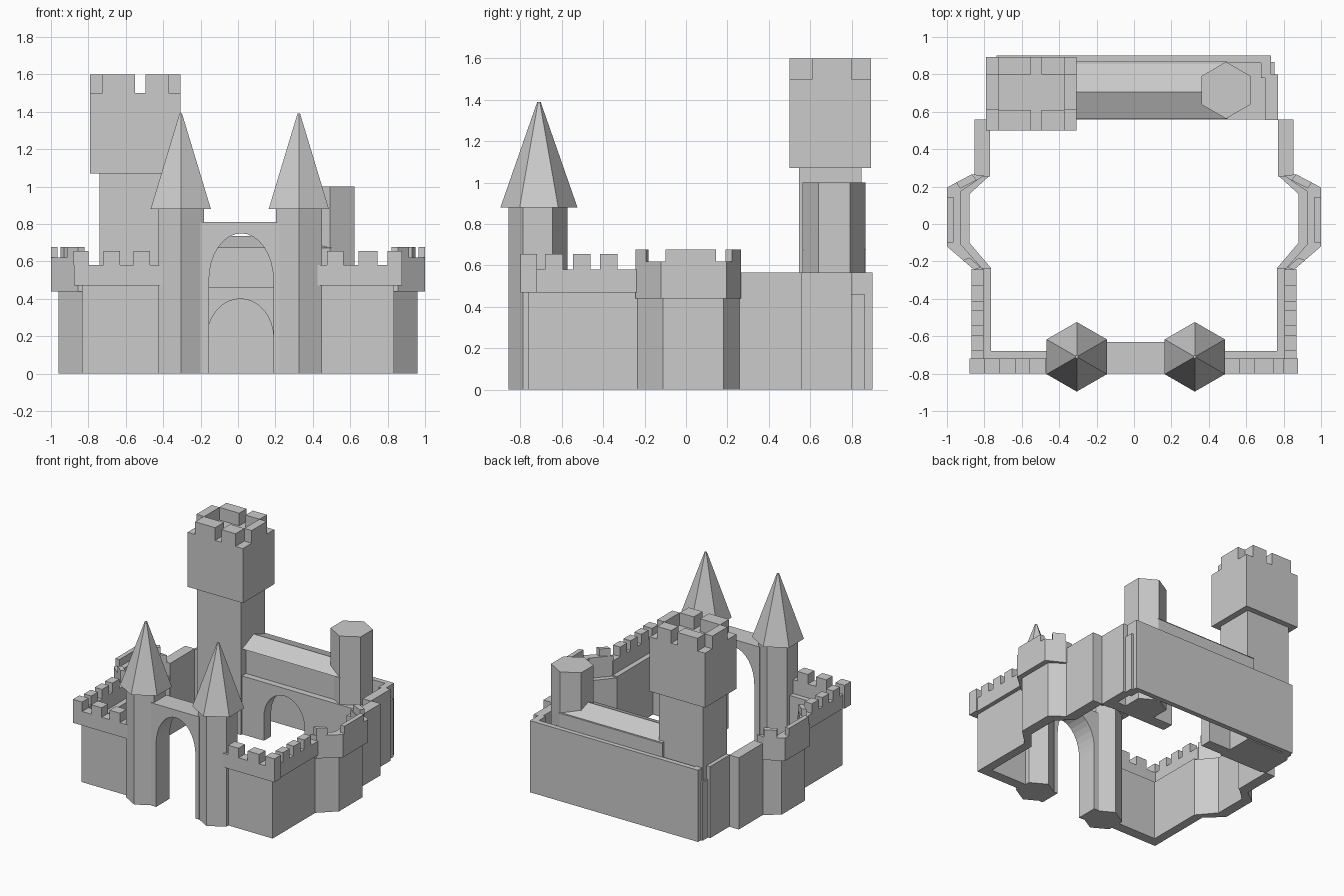
import bpy, bmesh
from math import pi, sin, cos

if "Cube" in bpy.data.objects:
    bpy.data.objects.remove(bpy.data.objects["Cube"])


def finish(name, bm):
    bmesh.ops.recalc_face_normals(bm, faces=bm.faces)
    me = bpy.data.meshes.new(name)
    bm.to_mesh(me)
    bm.free()
    ob = bpy.data.objects.new(name, me)
    bpy.context.collection.objects.link(ob)
    return ob


def extrude(name, pts, vec):
    bm = bmesh.new()
    f = bm.faces.new([bm.verts.new(p) for p in pts])
    r = bmesh.ops.extrude_face_region(bm, geom=[f], use_keep_orig=True)
    bmesh.ops.translate(bm, vec=vec, verts=[v for v in r["geom"] if isinstance(v, bmesh.types.BMVert)])
    return finish(name, bm)


def prism(name, pts, z0, z1):
    return extrude(name, [(x, y, z0) for x, y in pts], (0, 0, z1 - z0))


def box(name, x0, x1, y0, y1, z0, z1):
    return prism(name, [(x0, y0), (x1, y0), (x1, y1), (x0, y1)], z0, z1)


def hexagon(name, x, y, r0, r1, z0, z1):
    bm = bmesh.new()
    rings = []
    for r, z in ((r0, z0), (r1, z1)):
        rings.append([bm.verts.new((x + r * cos(pi / 6 + i * pi / 3), y + r * sin(pi / 6 + i * pi / 3), z))
                      for i in range(6)])
    a, b = rings
    bm.faces.new(a)
    bm.faces.new(b)
    for i in range(6):
        j = (i + 1) % 6
        bm.faces.new((a[i], a[j], b[j], b[i]))
    return finish(name, bm)


def arch_wall(name, x0, x1, y0, y1, top, cx, w, spring, peak):
    # wall outline with an arched opening cut from the bottom edge
    n = 16
    arc = [(cx - w * cos(pi * i / n), spring + (peak - spring) * sin(pi * i / n)) for i in range(n + 1)]
    out = [(x0, 0), (cx - w, 0)] + arc + [(cx + w, 0), (x1, 0), (x1, top), (x0, top)]
    return extrude(name, [(x, y0, z) for x, z in out], (0, y1 - y0, 0))


# gatehouse with two spired towers
for x in (-0.306, 0.325):
    hexagon("gate_tower", x, -0.715, 0.142, 0.142, 0, 0.88)
    hexagon("gate_spire", x, -0.71, 0.186, 0.008, 0.88, 1.39)
arch_wall("gate_arch", -0.2, 0.22, -0.8, -0.63, 0.81, 0.017, 0.172, 0.5, 0.75)

# front walls with parapets and merlons
fronts = ((-1, 0.40, ((0.80, 0.88), (0.63, 0.72), (0.47, 0.56))),
          (1, 0.42, ((0.80, 0.878), (0.645, 0.745), (0.475, 0.565))))
for s, xi, merlons in fronts:
    def sbox(name, a, b, *rest):
        box(name, min(s * a, s * b), max(s * a, s * b), *rest)

    def sprism(name, pts, z0, z1):
        prism(name, [(s * x, y) for x, y in pts], z0, z1)

    prism("front_wall", [(s * xi, -0.76), (s * 0.835, -0.76), (s * 0.835, -0.235), (s * 0.765, -0.235),
                         (s * 0.765, -0.68), (s * xi, -0.68)], 0, 0.47)
    prism("curtain_parapet", [(s * xi, -0.8), (s * 0.878, -0.8), (s * 0.878, -0.72), (s * 0.868, -0.72),
                              (s * 0.868, -0.24), (s * 0.805, -0.24), (s * 0.805, -0.72), (s * xi, -0.72)],
          0.47, 0.58)
    for a, b in merlons:
        sbox("front_merlon", a, b, -0.8, -0.72, 0.58, 0.655)
    for y in (-0.68, -0.545, -0.415):
        sbox("side_merlon", 0.805, 0.868, y, y + 0.085, 0.58, 0.655)

    # angled side bastion
    sprism("bastion_wall", [(0.83, -0.235), (0.96, -0.11), (0.96, 0.18), (0.85, 0.26),
                            (0.77, 0.26), (0.88, 0.16), (0.88, -0.1), (0.765, -0.235)], 0, 0.46)
    sprism("bastion_parapet", [(0.855, -0.245), (1, -0.12), (1, 0.195), (0.868, 0.265),
                               (0.80, 0.26), (0.925, 0.175), (0.925, -0.11), (0.805, -0.245)], 0.44, 0.62)
    sbox("bastion_merlon", 0.965, 1, -0.1, 0.145, 0.62, 0.678)
    sprism("bastion_merlon", [(0.855, -0.245), (0.915, -0.193), (0.88, -0.18), (0.82, -0.232)], 0.62, 0.678)
    sprism("bastion_merlon", [(0.868, 0.265), (0.95, 0.222), (0.93, 0.19), (0.84, 0.235)], 0.62, 0.678)

    # rear side walls stepping in to the back corner
    sbox("rear_side_wall", 0.77, 0.853, 0.255, 0.56, 0, 0.565)
    sbox("corner_wall", 0.70, 0.77, 0.555, 0.80, 0, 0.565)
    sbox("corner_step", 0.68, 0.75, 0.78, 0.865, 0, 0.46)
    sbox("corner_post", 0.68, 0.732, 0.78, 0.9, 0, 0.565)

# back wall and hall
box("back_wall", -0.735, 0.732, 0.86, 0.9, 0, 0.565)
arch_wall("hall_arcade", -0.40, 0.72, 0.56, 0.65, 0.46, 0.012, 0.178, 0.19, 0.40)
box("hall_terrace", -0.5, 0.72, 0.60, 0.87, 0.43, 0.46)
box("hall_upper", -0.4, 0.5, 0.61, 0.865, 0.44, 0.68)
extrude("hall_roof", [(-0.4, 0.562, 0.672), (-0.4, 0.705, 0.735), (-0.4, 0.87, 0.675)], (0.9, 0, 0))
hexagon("round_turret", 0.492, 0.715, 0.152, 0.152, 0, 1.0)

# square keep
box("keep_shaft", -0.74, -0.357, 0.545, 0.848, 0, 1.08)
box("keep_head", -0.79, -0.308, 0.5, 0.892, 1.07, 1.5)
for y0, y1 in ((0.5, 0.61), (0.80, 0.892)):
    for x0, x1 in ((-0.725, -0.55), (-0.495, -0.372)):
        box("keep_merlon", x0, x1, y0, y1, 1.5, 1.6)
for x0, x1 in ((-0.79, -0.722), (-0.372, -0.308)):
    box("keep_side_merlon", x0, x1, 0.61, 0.80, 1.5, 1.6)
